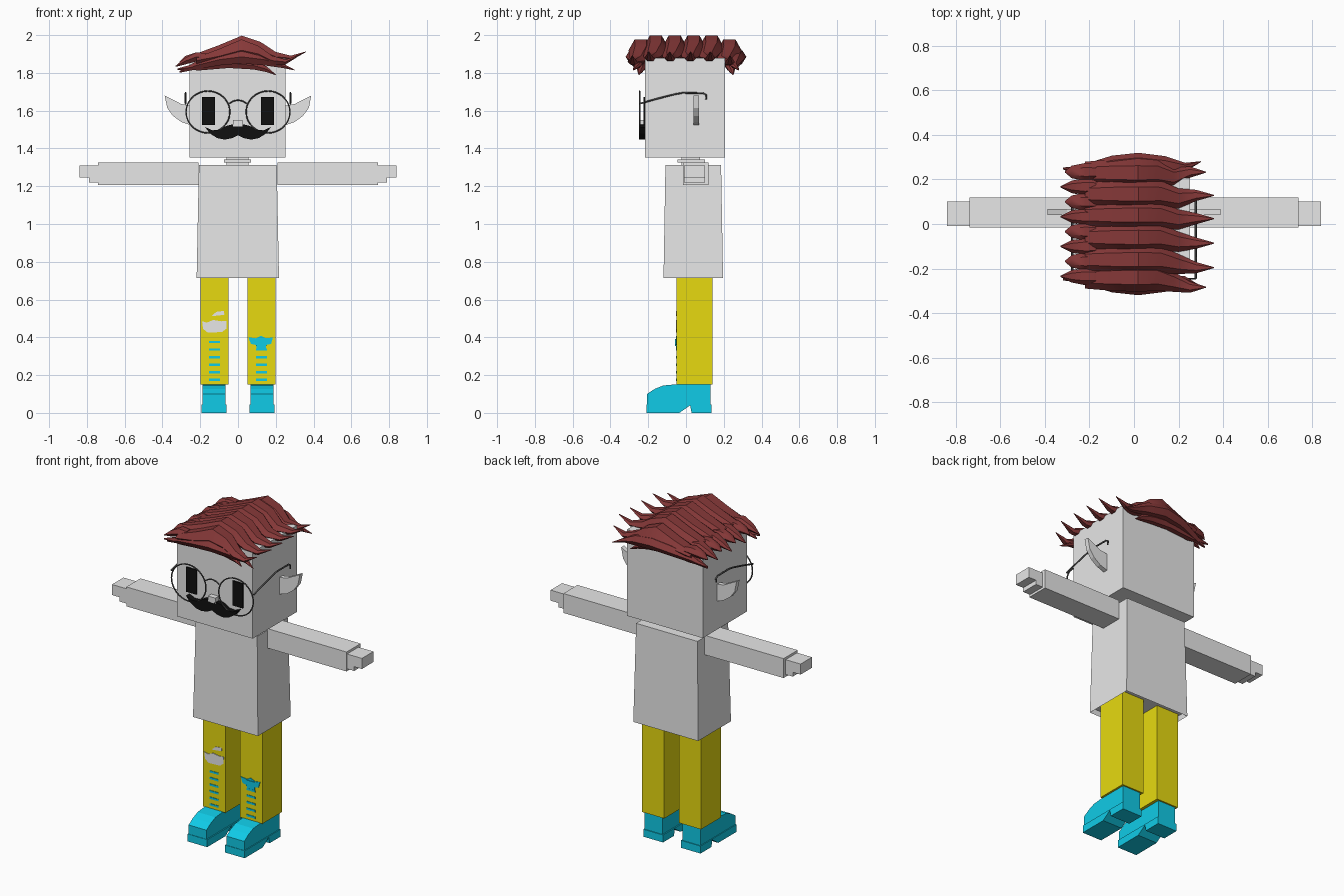
import bpy, bmesh, math
from mathutils import Vector

cube = bpy.data.objects.get("Cube")
if cube:
    bpy.data.objects.remove(cube, do_unlink=True)


def material(name, rgb):
    m = bpy.data.materials.new(name)
    m.use_nodes = True
    m.diffuse_color = (*rgb, 1)
    m.node_tree.nodes["Principled BSDF"].inputs["Base Color"].default_value = (*rgb, 1)
    return m


GREY = material("pale grey", (0.8, 0.8, 0.8))
YELLOW = material("yellow cloth", (0.8, 0.7, 0.005))
CYAN = material("cyan", (0.005, 0.6, 0.8))
RED = material("dark red hair", (0.24, 0.04, 0.04))
BLACK = material("black", (0.005, 0.005, 0.005))
FRAME = material("dark metal", (0.08, 0.08, 0.08))


def finish(name, bm, mat, smooth=False):
    bmesh.ops.recalc_face_normals(bm, faces=bm.faces)
    me = bpy.data.meshes.new(name)
    bm.to_mesh(me)
    bm.free()
    me.materials.append(mat)
    ob = bpy.data.objects.new(name, me)
    bpy.context.collection.objects.link(ob)
    if smooth:
        bpy.context.view_layer.objects.active = ob
        bpy.ops.object.select_all(action='DESELECT')
        ob.select_set(True)
        bpy.ops.object.shade_smooth_by_angle(angle=math.radians(40))
    return ob


def box(name, x, y, z, mat):
    bm = bmesh.new()
    bmesh.ops.create_cube(bm, size=1)
    for v in bm.verts:
        v.co = [r[0] if c < 0 else r[1] for r, c in zip((x, y, z), v.co)]
    return finish(name, bm, mat)


def prism(name, pts, lo, hi, mat, side=False):
    """Extrude an x-z outline along y, or a y-z outline along x when side is set."""
    bm = bmesh.new()
    place = (lambda p: (lo, p[0], p[1])) if side else (lambda p: (p[0], lo, p[1]))
    face = bm.faces.new([bm.verts.new(place(p)) for p in pts])
    new = bmesh.ops.extrude_face_region(bm, geom=[face])["geom"]
    shift = Vector((hi - lo, 0, 0) if side else (0, hi - lo, 0))
    bmesh.ops.translate(bm, vec=shift, verts=[g for g in new if isinstance(g, bmesh.types.BMVert)])
    return finish(name, bm, mat)


def wire(name, pts, radius, mat, cyclic=False):
    cu = bpy.data.curves.new(name, 'CURVE')
    cu.dimensions = '3D'
    cu.bevel_depth = radius
    cu.bevel_resolution = 1
    cu.use_fill_caps = True
    sp = cu.splines.new('POLY')
    sp.points.add(len(pts) - 1)
    for p, q in zip(sp.points, pts):
        p.co = (*q, 1)
    sp.use_cyclic_u = cyclic
    cu.materials.append(mat)
    ob = bpy.data.objects.new(name, cu)
    bpy.context.collection.objects.link(ob)


def lock(name, path, sizes):
    """Hair lock: six-sided section swept along a path; sizes are (half width, half height)."""
    bm = bmesh.new()
    rings = []
    for c, (w, h) in zip(path, sizes):
        rings.append([bm.verts.new((c[0], c[1] + w * math.cos(a), c[2] + h * math.sin(a)))
                      for a in (math.tau * i / 6 for i in range(6))])
    for r, s in zip(rings, rings[1:]):
        for i in range(6):
            bm.faces.new((r[i], r[i - 1], s[i - 1], s[i]))
    bm.faces.new(rings[0])
    bm.faces.new(rings[-1])
    return finish(name, bm, RED, True)


# Head, neck and torso
box("head", (-0.257, 0.251), (-0.218, 0.206), (1.353, 1.878), GREY)
box("neck", (-0.075, 0.068), (-0.045, 0.1), (1.325, 1.342), GREY)
box("neck_top", (-0.06, 0.055), (-0.025, 0.075), (1.3, 1.36), GREY)
torso = box("torso", (-0.219, 0.217), (-0.119, 0.196), (0.714, 1.312), GREY)
bm = bmesh.new()
bm.from_mesh(torso.data)
for v in bm.verts:
    if v.co.z > 1:
        v.co.x *= 0.945
        v.co.y = 0.038 + (v.co.y - 0.038) * 0.935
base = min(bm.faces, key=lambda f: f.calc_center_median().z)
bmesh.ops.inset_region(bm, faces=[base], thickness=0.008)
bmesh.ops.translate(bm, vec=(0, 0, 0.03), verts=base.verts)
bm.to_mesh(torso.data)
bm.free()

# Arms, hands, ears, legs and shoes, one for each side
EAR = [(0.24, 1.625), (0.3, 1.635), (0.388, 1.68), (0.375, 1.615), (0.345, 1.573), (0.3, 1.54), (0.24, 1.52)]
SOLE = [(-0.21, 0), (-0.21, 0.045), (0.135, 0.045), (0.135, 0), (0.03, 0), (0.022, 0.04), (-0.035, 0)]
UPPER = [(-0.207, 0.045), (-0.207, 0.1), (-0.165, 0.127), (-0.12, 0.145), (-0.045, 0.152), (0.13, 0.152), (0.13, 0.045)]
for s, side in ((1, "left"), (-1, "right")):
    def span(a, b):
        return sorted((s * a, s * b))
    box(side + "_arm", span(0.208, 0.74), (-0.015, 0.12), (1.207, 1.325), GREY)
    box(side + "_fingers", span(0.735, 0.84), (-0.01, 0.1), (1.247, 1.311), GREY)
    box(side + "_palm", span(0.735, 0.788), (-0.01, 0.1), (1.221, 1.25), GREY)
    prism(side + "_ear", [(s * x, z) for x, z in EAR], 0.04, 0.068, GREY)
    box(side + "_trouser_leg", span(0.049, 0.199), (-0.05, 0.139), (0.15, 0.75), YELLOW)
    prism(side + "_shoe_sole", SOLE, *span(0.06, 0.192), CYAN, True)
    prism(side + "_shoe_upper", UPPER, *span(0.067, 0.187), CYAN, True)
    # Painted-on shin stripes
    for i in range(5 if s > 0 else 6):
        z = 0.175 + i * 0.04
        box(f"{side}_shin_stripe", span(0.095, 0.153), (-0.053, -0.049), (z - 0.006, z + 0.006), CYAN)
    # Eyes, lens rims and glasses arms
    box(side + "_eye", span(0.122, 0.19), (-0.226, -0.217), (1.523, 1.673), BLACK)
    rim = [(s * 0.159 + 0.116 * math.cos(a), -0.246, 1.593 + 0.111 * math.sin(a))
           for a in (math.tau * i / 32 for i in range(32))]
    wire(side + "_lens_rim", rim, 0.004, FRAME, True)
    temple = [(-0.246, 1.637), (-0.15, 1.664), (-0.06, 1.687), (-0.02, 1.694), (0.09, 1.693), (0.108, 1.682), (0.106, 1.66)]
    wire(side + "_glasses_arm", [(s * 0.277, y, z) for y, z in temple], 0.005, FRAME)
wire("glasses_bridge", [(0.046 * t, -0.246, 1.656 - 0.018 * t * t) for t in (-1, -0.5, 0, 0.5, 1)], 0.004, FRAME)

# Nose and moustache
box("nose", (-0.027, 0.023), (-0.25, -0.217), (1.515, 1.55), GREY)
HALF = [(0, 1.515), (0.03, 1.527), (0.06, 1.52), (0.1, 1.498), (0.135, 1.496), (0.174, 1.513),
        (0.15, 1.48), (0.11, 1.455), (0.07, 1.447), (0.03, 1.455), (0, 1.47)]
prism("moustache", HALF + [(-x, z) for x, z in HALF[-2:0:-1]], -0.25, -0.217, BLACK)

# Torn right knee and tied patch on left knee
TEAR = [(-0.19, 0.485), (-0.165, 0.478), (-0.13, 0.492), (-0.09, 0.485), (-0.06, 0.488),
        (-0.062, 0.445), (-0.085, 0.428), (-0.16, 0.425), (-0.185, 0.445)]
SLIT = [(-0.14, 0.512), (-0.115, 0.535), (-0.075, 0.54), (-0.072, 0.52), (-0.1, 0.516)]
KNOT = [(0.056, 0.4), (0.095, 0.395), (0.122, 0.408), (0.15, 0.395), (0.185, 0.4), (0.175, 0.365),
        (0.15, 0.36), (0.148, 0.342), (0.098, 0.342), (0.095, 0.36), (0.068, 0.365)]
prism("knee_tear", TEAR, -0.053, -0.049, GREY)
prism("small_tear", SLIT, -0.053, -0.049, GREY)
prism("knee_patch", KNOT, -0.054, -0.049, CYAN)
box("knee_knot", (0.096, 0.15), (-0.058, -0.05), (0.355, 0.392), CYAN)

# Swept crown locks with flicked tips on the left
PATH = [(-0.22, 1.885), (-0.1, 1.908), (0.02, 1.94), (0.12, 1.92), (0.2, 1.885), (0.28, 1.878), (0.36, 1.912)]
SIZE = [(0.05, 0.02), (0.06, 0.045), (0.064, 0.066), (0.06, 0.05), (0.045, 0.03), (0.025, 0.015), (0.002, 0.002)]
for i, y in enumerate((-0.24, -0.16, -0.06, 0.04, 0.135, 0.23)):
    edge = abs(y) > 0.2
    reach = 0.9 if edge else 1
    drop = -0.02 if edge else 0
    path = [(x * reach if x > 0 else x, y * (1 + 0.1 * (x > 0.25)) - 0.02 * (x > 0.15), z + drop) for x, z in PATH]
    lock("crown_lock", path, SIZE)

# Short tufts pointing right
for i in range(8):
    y = -0.235 + i * 0.067
    lift = 0.02 * (i % 2)
    path = [(-0.17, y, 1.885), (-0.22, y, 1.885), (-0.28, y, 1.862 + lift / 2), (-0.33 + lift, y, 1.835 + lift)]
    lock("right_tuft", path, [(0.036, 0.022), (0.04, 0.028), (0.028, 0.02), (0.003, 0.003)])

# Long locks hanging along the front and back edges
for s, name in ((-1, "front"), (1, "back")):
    path = [(-0.31, 0.235, 1.805), (-0.22, 0.24, 1.84), (-0.1, 0.265, 1.87), (0.02, 0.275, 1.885),
            (0.14, 0.265, 1.87), (0.23, 0.255, 1.84), (0.3, 0.28, 1.815)]
    lock(name + "_edge_lock", [(x, s * y, z) for x, y, z in path],
         [(0.005, 0.005), (0.03, 0.025), (0.042, 0.035), (0.045, 0.04), (0.04, 0.035), (0.02, 0.015), (0.002, 0.002)])
    path = [(-0.32, 0.25, 1.82), (-0.2, 0.235, 1.835), (-0.05, 0.235, 1.852), (0.08, 0.235, 1.84), (0.15, 0.24, 1.82), (0.2, 0.25, 1.79)]
    lock(name + "_lower_lock", [(x, s * y, z) for x, y, z in path],
         [(0.004, 0.004), (0.03, 0.025), (0.03, 0.03), (0.028, 0.025), (0.02, 0.018), (0.002, 0.002)])
